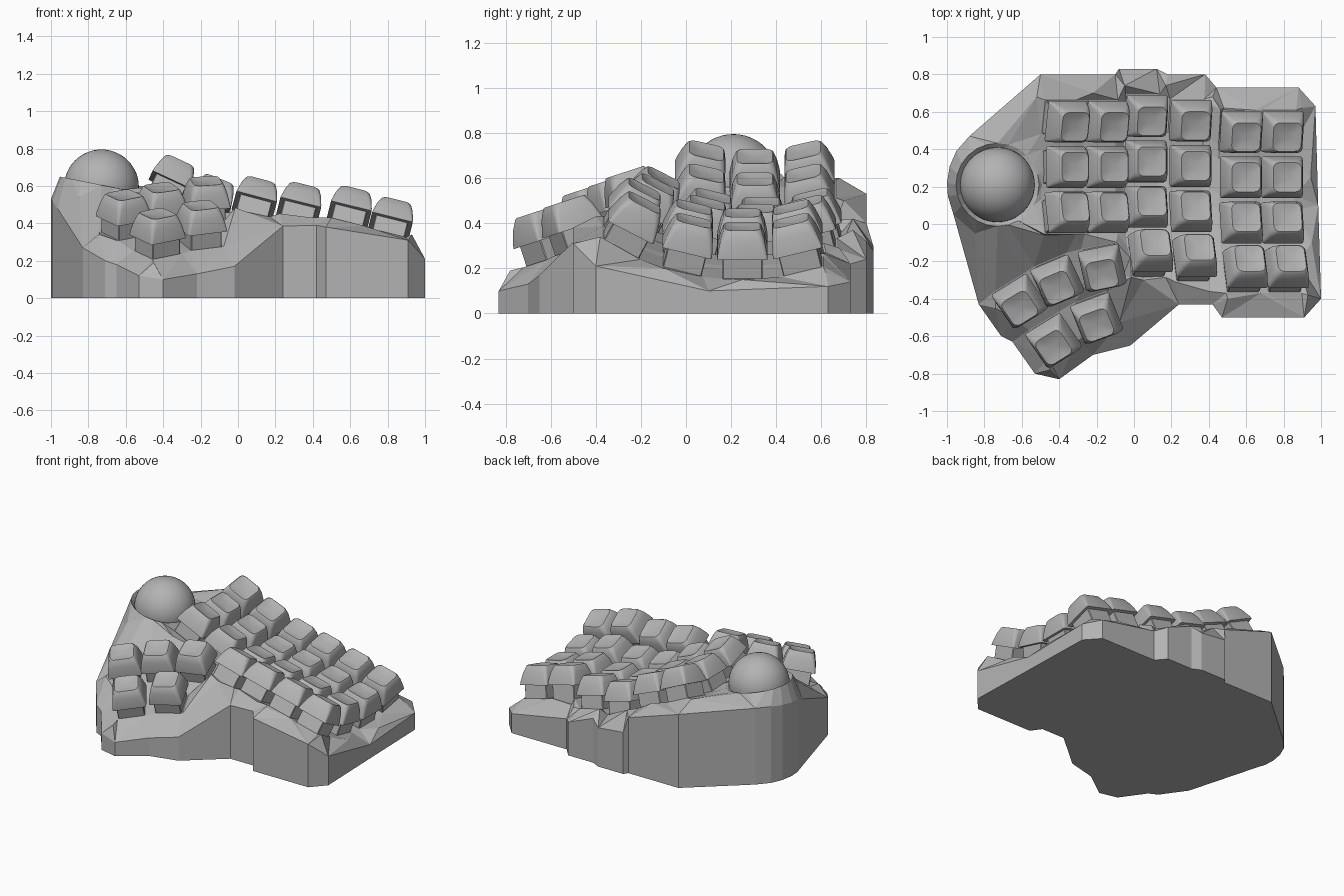
import bpy, math
from mathutils import Matrix, Vector
from mathutils.geometry import delaunay_2d_cdt

if "Cube" in bpy.data.objects:
    bpy.data.objects.remove(bpy.data.objects["Cube"])

grey = bpy.data.materials.new("plain_grey")
grey.diffuse_color = (0.45, 0.45, 0.45, 1)
grey.use_nodes = True
grey.node_tree.nodes["Principled BSDF"].inputs["Base Color"].default_value = grey.diffuse_color


def make_mesh(name, verts, faces, smooth_angle=None):
    me = bpy.data.meshes.new(name)
    me.from_pydata(verts, [], faces)
    me.materials.append(grey)
    if smooth_angle:
        me.polygons.foreach_set("use_smooth", [True] * len(me.polygons))
        me.set_sharp_from_angle(angle=math.radians(smooth_angle))
    me.update()
    return me


def add(name, me, matrix=Matrix()):
    ob = bpy.data.objects.new(name, me)
    ob.matrix_world = matrix
    bpy.context.collection.objects.link(ob)
    return ob


def rounded_square(half, radius, z, steps=4):
    pts = []
    for q in range(4):
        for s in range(steps + 1):
            a = math.radians(90 * q + 90 * s / steps)
            cx = (half - radius) * (1 if q in (0, 3) else -1)
            cy = (half - radius) * (1 if q in (0, 1) else -1)
            pts.append((cx + radius * math.cos(a), cy + radius * math.sin(a), z))
    return pts


def loft(rings):
    n = len(rings[0])
    verts = [p for r in rings for p in r]
    faces = [list(range(n))[::-1]]
    for k in range(len(rings) - 1):
        for i in range(n):
            j = (i + 1) % n
            faces.append((k * n + i, k * n + j, (k + 1) * n + j, (k + 1) * n + i))
    faces.append([(len(rings) - 1) * n + i for i in range(n)])
    return verts, faces


# Shared keycap (origin at the middle of its dished top) and switch housing
cap_rings = [(.112, .012, -.125), (.110, .014, -.105), (.098, .024, -.045), (.084, .032, -.004),
             (.078, .032, .002), (.050, .025, -.006), (.020, .012, -.009)]
cap_mesh = make_mesh("keycap", *loft([rounded_square(*r) for r in cap_rings]), 32)
switch_mesh = make_mesh("switch", *loft([rounded_square(.088, .004, z, 1) for z in (-.26, -.115)]), 30)


def rot(deg, axis):
    return Matrix.Rotation(math.radians(deg), 4, axis)


# Key placement: columns curve front to back and step down to the right
keys = []
columns = [(-.315, .305, .695, 25, 3), (-.105, .305, .595, 22, 3), (.095, .335, .495, 15, 4),
           (.33, .31, .465, 14, 4), (.60, .25, .445, 14, 4), (.82, .25, .385, 14, 4)]
rows = [(0, .215, .025, 14), (0, 0, 0, 0), (0, -.215, .025, -14), (.02, -.435, .105, -28)]
for x, y, z, roll, count in columns:
    for dx, dy, dz, pitch in rows[:count]:
        m = Matrix.Translation((x + dx, y + dy, z + dz)) @ rot(roll, 'Y') @ rot(pitch, 'X')
        keys.append(("finger_key", m))
# Thumb cluster
for x, y, z, yaw in [(-.61, -.45, .55, 33), (-.41, -.34, .59, 24), (-.17, -.27, .625, 12),
                     (-.43, -.66, .45, 33), (-.20, -.54, .495, 21)]:
    keys.append(("thumb_key", Matrix.Translation((x, y, z)) @ rot(18, 'X') @ rot(yaw, 'Z')))
for name, m in keys:
    add(name + "_cap", cap_mesh, m)
    add(name + "_switch", switch_mesh, m)

# Case: outline with wall heights
outline = [(-.5, .8, .53), (-.1, .8, .40), (-.08, .83, .30), (.12, .83, .28), (.18, .8, .32),
           (.38, .8, .24), (.44, .73, .22), (.88, .73, .14), (.97, .63, .12), (.985, .1, .10),
           (1, -.4, .21), (.91, -.5, .31), (.47, -.5, .38), (.42, -.43, .39), (.24, -.43, .385),
           (-.02, -.65, .17), (-.22, -.70, .13), (-.40, -.83, .10), (-.53, -.80, .12),
           (-.65, -.63, .18), (-.71, -.60, .20), (-.83, -.43, .27), (-.965, .05, .48),
           (-.995, .15, .52), (-1, .22, .53), (-.985, .31, .54), (-.95, .39, .55), (-.88, .47, .55)]
n = len(outline)
# Rim points between the wall and the key wells
points = outline + [
    (-.52, .68, .60), (-.22, .70, .50), (-.05, .74, .42), (.17, .74, .37), (.42, .68, .29),
    (.48, .62, .27), (.90, .62, .18), (.945, .25, .15), (.95, -.1, .20), (.93, -.38, .34),
    (.50, -.40, .43), (.40, -.36, .43), (.05, -.30, .46), (-.02, -.18, .46), (-.85, -.05, .54),
    (-.48, -.06, .55), (-.74, -.45, .34), (-.45, -.78, .19)]
# Well floors follow the tilt of each key
for name, m in keys:
    for cx, cy in ((-1, -1), (1, -1), (1, 1), (-1, 1)):
        points.append(tuple(m @ Vector((cx * .095, cy * .095, -.215))))
# Raised socket around the ball
bx, by, bz, br = -.73, .21, .595, .20
for i in range(24):
    a = math.tau * i / 24
    for r, z in ((.222, .605 - .045 * math.cos(a)), (.17, .56)):
        points.append((bx + r * math.cos(a), by + r * math.sin(a), z))

res = delaunay_2d_cdt([Vector(p[:2]) for p in points],
                      [(i, (i + 1) % n) for i in range(n)], [], 1, 1e-5)
flat, tris, origin = res[0], res[2], res[3]
verts = [(v.x, v.y, points[o[0]][2] if o else .3) for v, o in zip(flat, origin)]
where = {o: k for k, src in enumerate(origin) for o in src}
base = len(verts)
verts += [(x, y, 0) for x, y, z in outline]
faces = [list(t) for t in tris]
for i in range(n):
    j = (i + 1) % n
    faces.append([where[i], where[j], base + j, base + i])
faces.append([base + i for i in range(n)])
case_mesh = make_mesh("case", verts, faces)
case = add("case", case_mesh)

# Make the case normals consistent
import bmesh
bm = bmesh.new()
bm.from_mesh(case_mesh)
bmesh.ops.delete(bm, geom=[v for v in bm.verts if not v.link_faces], context='VERTS')
bmesh.ops.recalc_face_normals(bm, faces=bm.faces)
bm.to_mesh(case_mesh)
bm.free()

# Trackball
ball = bpy.data.meshes.new("trackball")
bm = bmesh.new()
bmesh.ops.create_uvsphere(bm, u_segments=48, v_segments=24, radius=br)
for f in bm.faces:
    f.smooth = True
bm.to_mesh(ball)
bm.free()
ball.materials.append(grey)
add("trackball", ball, Matrix.Translation((bx, by, bz)))
